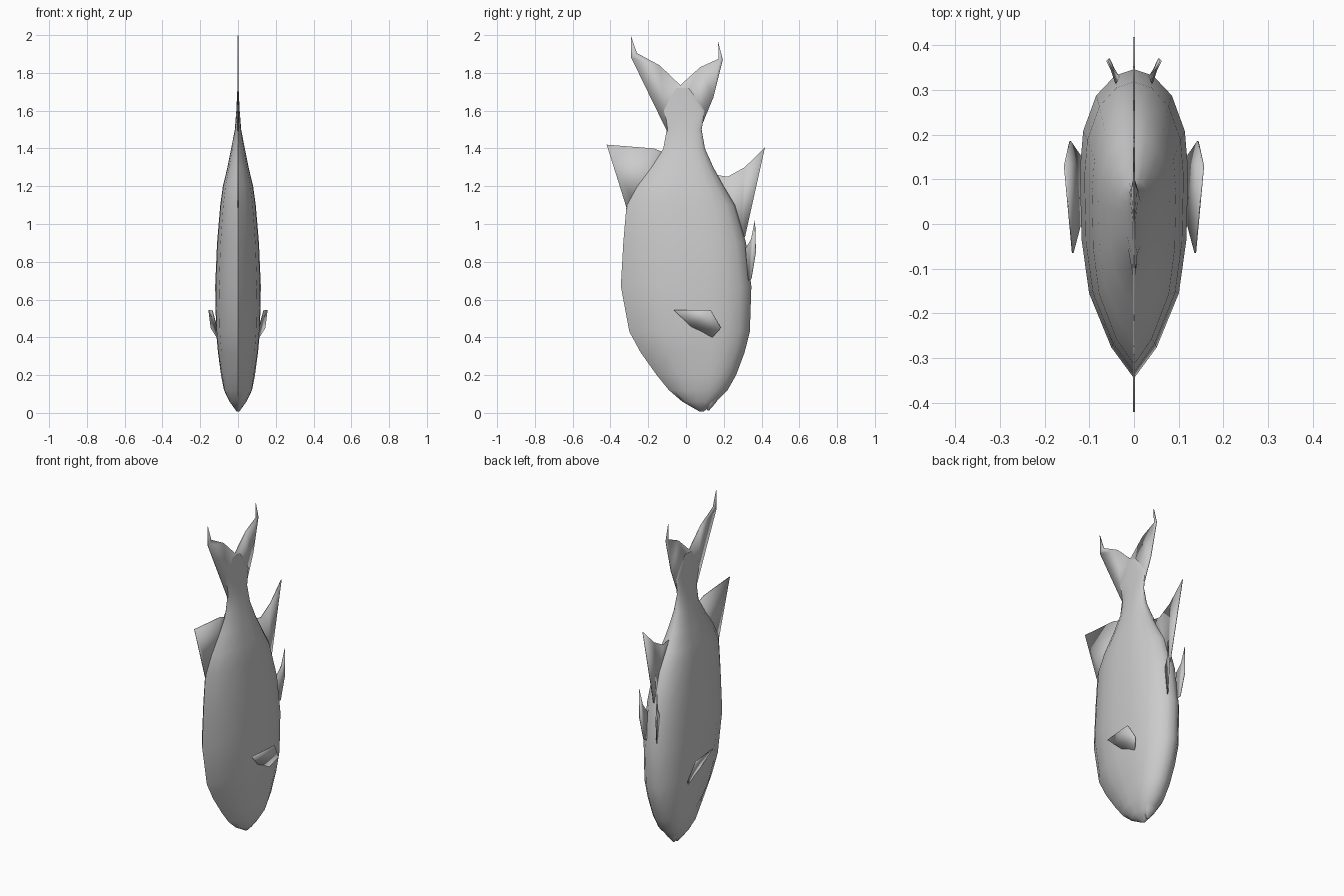
import bpy
import bmesh
import math

cube = bpy.data.objects.get("Cube")
if cube:
    bpy.data.objects.remove(cube, do_unlink=True)

grey = bpy.data.materials.new("plain grey")
grey.use_nodes = True
tone = (0.6, 0.6, 0.6, 1)
grey.diffuse_color = tone
grey.node_tree.nodes["Principled BSDF"].inputs["Base Color"].default_value = tone


def finish(bm, name, angle):
    bmesh.ops.recalc_face_normals(bm, faces=bm.faces)
    mesh = bpy.data.meshes.new(name)
    bm.to_mesh(mesh)
    bm.free()
    mesh.materials.append(grey)
    obj = bpy.data.objects.new(name, mesh)
    bpy.context.collection.objects.link(obj)
    bpy.ops.object.select_all(action="DESELECT")
    obj.select_set(True)
    bpy.context.view_layer.objects.active = obj
    bpy.ops.object.shade_smooth_by_angle(angle=math.radians(angle))
    return obj


def loft(name, stations, half_section):
    """Skin mirrored cross-sections given as (z, back y, belly y, half width)."""
    bm = bmesh.new()
    # the section runs up one flank and down the other
    ring_shape = half_section + [(t, -w) for t, w in half_section[-2:0:-1]]
    rings = []
    for z, y0, y1, width in stations:
        mid, half = (y0 + y1) / 2, (y1 - y0) / 2
        ring = []
        for t, w in ring_shape:
            x, y = w * width, mid + t * half
            # shallow eye hollow on each side of the head
            x *= 1 - 0.22 * math.exp(-((y + 0.02) ** 2 + (z - 0.2) ** 2) / 0.0016)
            ring.append(bm.verts.new((x, y, z)))
        rings.append(ring)
    n = len(ring_shape)
    for a, b in zip(rings, rings[1:]):
        for i in range(n):
            j = (i + 1) % n
            bm.faces.new((a[i], a[j], b[j], b[i]))
    bm.faces.new(rings[0])
    bm.faces.new(rings[-1])
    return finish(bm, name, 60)


def fin(name, points, thickness=0.004):
    """Thin blade with the given outline."""
    bm = bmesh.new()
    face = bm.faces.new([bm.verts.new(p) for p in points])
    bmesh.ops.triangulate(bm, faces=[face])
    obj = finish(bm, name, 40)
    solid = obj.modifiers.new("thickness", "SOLIDIFY")
    solid.thickness = thickness
    solid.offset = 0
    return obj


def flat(outline):
    return [(0, y, z) for y, z in outline]


# Body, from the snout up to the tail root: sharp back, round belly
section = [(-1, 0), (-0.8, 0.42), (-0.45, 0.83), (-0.1, 0.97), (0.35, 1),
           (0.6, 0.94), (0.83, 0.7), (0.96, 0.35), (1, 0)]
loft("body", [
    (0.008, 0.07, 0.095, 0.008), (0.06, -0.02, 0.16, 0.045),
    (0.12, -0.09, 0.22, 0.074), (0.2, -0.155, 0.265, 0.09),
    (0.32, -0.24, 0.31, 0.106), (0.43, -0.3, 0.338, 0.116),
    (0.67, -0.345, 0.346, 0.121), (0.9, -0.332, 0.318, 0.111),
    (1.1, -0.315, 0.26, 0.094), (1.2, -0.26, 0.2, 0.08),
    (1.3, -0.185, 0.145, 0.056), (1.4, -0.12, 0.1, 0.036),
    (1.5, -0.102, 0.083, 0.017), (1.6, -0.13, 0.1, 0.009),
    (1.72, -0.07, 0.02, 0.003)], section)

# Lower jaw
loft("lower_jaw", [(0.012, 0.115, 0.122, 0.006), (0.05, 0.09, 0.155, 0.03),
                   (0.1, 0.08, 0.19, 0.05)], section)

# Forked tail
fin("tail_fin", flat([
    (-0.1, 1.49), (-0.29, 1.88), (-0.292, 1.998), (-0.26, 1.905),
    (-0.14, 1.84), (-0.03, 1.735), (0.075, 1.83), (0.173, 1.875),
    (0.17, 1.965), (0.195, 1.87), (0.145, 1.67), (0.083, 1.52)]))

# Fins on the back and under the belly
fin("dorsal_fin", flat([(-0.31, 1.07), (-0.42, 1.42), (-0.17, 1.4),
                        (-0.12, 1.38), (-0.1, 1.3), (-0.25, 1.05)]))
fin("anal_fin", flat([(0.29, 0.93), (0.312, 0.93), (0.418, 1.405), (0.31, 1.3),
                      (0.22, 1.25), (0.16, 1.26), (0.12, 1.2)]))

# Paired fins
for side, s in (("left", 1), ("right", -1)):
    fin(side + "_pelvic_fin", [
        (s * 0.035, 0.33, 0.7), (s * 0.045, 0.346, 0.71), (s * 0.056, 0.37, 0.85),
        (s * 0.06, 0.365, 1.02), (s * 0.05, 0.345, 0.92), (s * 0.04, 0.315, 0.87)])
    fin(side + "_pectoral_fin", [
        (s * 0.112, 0.03, 0.455), (s * 0.137, -0.065, 0.545),
        (s * 0.155, 0.13, 0.545), (s * 0.143, 0.185, 0.45),
        (s * 0.112, 0.14, 0.4)])
